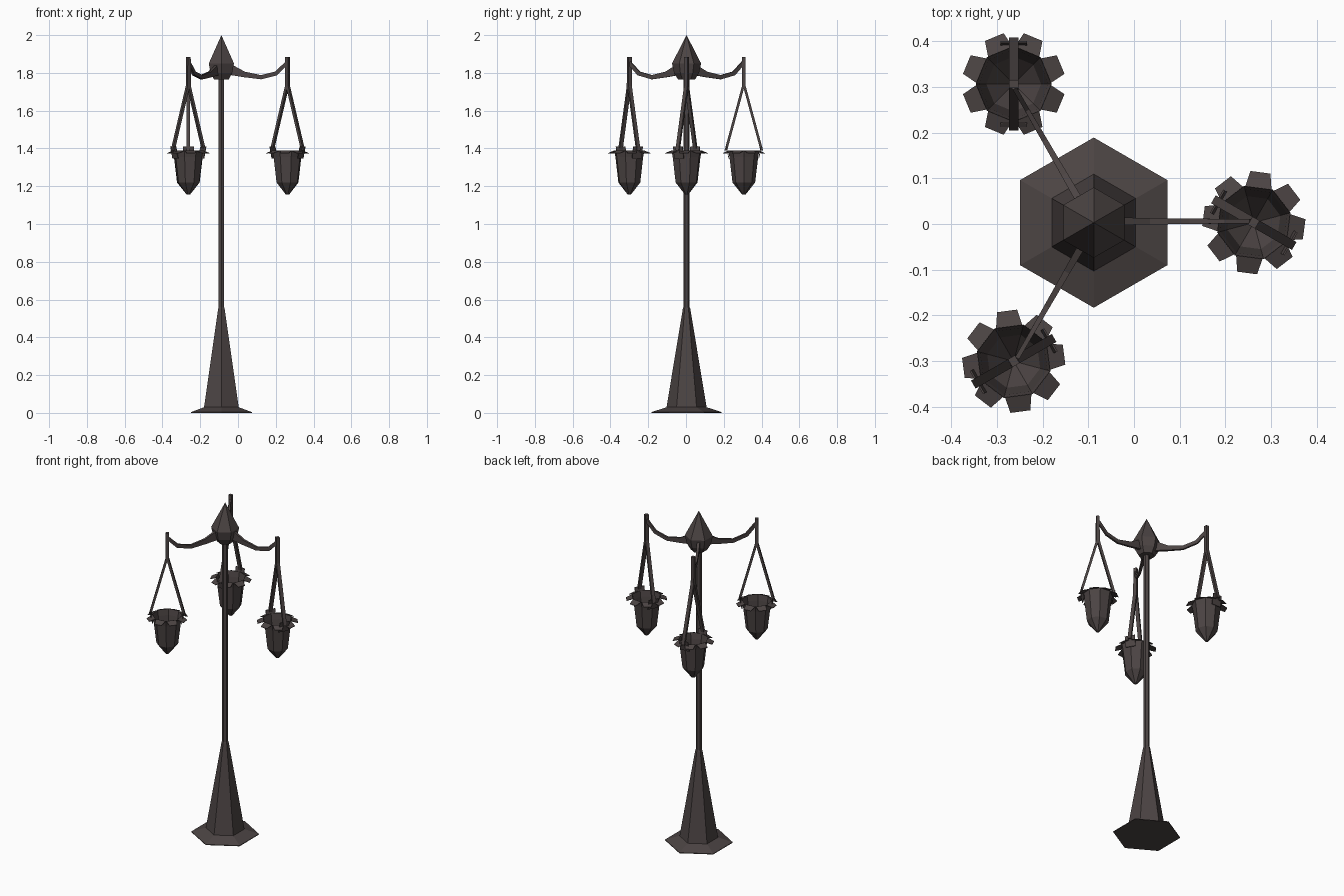
import bpy, bmesh, math
from mathutils import Vector, Matrix

if "Cube" in bpy.data.objects:
    bpy.data.objects.remove(bpy.data.objects["Cube"])

CX, CY = -0.088, 0.003

mat = bpy.data.materials.new("dark iron")
mat.diffuse_color = (0.072, 0.058, 0.057, 1)
mat.use_nodes = True
mat.node_tree.nodes["Principled BSDF"].inputs["Base Color"].default_value = mat.diffuse_color


def finish(name, bm, matrix=None, normals=True):
    if normals:
        bmesh.ops.recalc_face_normals(bm, faces=bm.faces)
    me = bpy.data.meshes.new(name)
    bm.to_mesh(me)
    bm.free()
    me.materials.append(mat)
    ob = bpy.data.objects.new(name, me)
    bpy.context.collection.objects.link(ob)
    if matrix:
        ob.matrix_world = matrix
    return ob


def bridge(bm, a, b):
    n = len(a)
    for i in range(n):
        bm.faces.new((a[i], a[(i + 1) % n], b[(i + 1) % n], b[i]))


def lathe(bm, profile, sides, start, cap_bottom=True, cap_top=True):
    """Stack rings of (radius, z); radius 0 makes a point."""
    prev = first = None
    for r, z in profile:
        if r == 0:
            tip = bm.verts.new((0, 0, z))
            if prev:
                for i in range(sides):
                    bm.faces.new((prev[i], prev[(i + 1) % sides], tip))
            prev = None
            last_tip = tip
            cap_top = False
            continue
        ring = [bm.verts.new((r * math.cos(start + math.tau * i / sides),
                              r * math.sin(start + math.tau * i / sides), z))
                for i in range(sides)]
        if prev:
            bridge(bm, prev, ring)
        first = first or ring
        prev = ring
    if cap_bottom:
        bm.faces.new(first[::-1])
    if cap_top:
        bm.faces.new(prev)


def bar(bm, rings):
    """Four-sided bar; each ring is (centre, half axis a, half axis b)."""
    prev = None
    for c, a, b in rings:
        c, a, b = Vector(c), Vector(a), Vector(b)
        ring = [bm.verts.new(c + s * a + t * b)
                for s, t in ((-1, -1), (1, -1), (1, 1), (-1, 1))]
        if prev:
            bridge(bm, prev, ring)
        else:
            bm.faces.new(ring[::-1])
        prev = ring
    bm.faces.new(prev)


centre = Matrix.Translation((CX, CY, 0))

# Hexagonal foot, tapered skirt and pole
bm = bmesh.new()
lathe(bm, [(0.186, 0), (0.186, 0.004), (0.106, 0.03), (0.02, 0.55),
           (0.0165, 0.56), (0.0165, 1.78)], 6, math.pi / 6)
finish("post", bm, centre)

# Pointed hexagonal head
bm = bmesh.new()
lathe(bm, [(0.045, 1.765), (0.066, 1.80), (0.077, 1.85), (0, 2.0)], 6, math.pi / 6)
finish("head", bm, centre)

for k in range(3):
    turn = centre @ Matrix.Rotation(math.tau * k / 3, 4, 'Z')

    # Curved arm, tapering outwards
    bm = bmesh.new()
    path = [(0.03, 1.813, 0.030, 0.009), (0.06, 1.813, 0.026, 0.008),
            (0.12, 1.792, 0.015, 0.007), (0.21, 1.777, 0.011, 0.006),
            (0.29, 1.797, 0.011, 0.005), (0.347, 1.853, 0.010, 0.005)]
    rings = []
    for i, (r, z, h, w) in enumerate(path):
        p, q = path[max(i - 1, 0)], path[min(i + 1, len(path) - 1)]
        d = Vector((q[0] - p[0], 0, q[1] - p[1])).normalized()
        rings.append(((r, 0.003, z), (0, w, 0), (-d.z * h, 0, d.x * h)))
    bar(bm, rings)
    finish(f"arm_{k+1}", bm, turn)

    # Hanger frame: rod, two straps and flared feet; local x is the strap direction
    spot = turn @ Matrix.Translation((0.35, 0, 0)) @ Matrix.Rotation(-math.pi / 6, 4, 'Z')
    bm = bmesh.new()
    bar(bm, [((0, 0, 1.885), (0.009, 0, 0), (0, 0.010, 0)),
             ((0, 0, 1.715), (0.010, 0, 0), (0, 0.010, 0))])
    for s in (-1, 1):
        bar(bm, [((s * 0.003, 0, 1.73), (0.007, 0, 0), (0, 0.010, 0)),
                 ((s * 0.095, 0, 1.39), (0.007, 0, 0), (0, 0.010, 0))])
        bar(bm, [((s * 0.092, 0, 1.41), (0.002, 0, 0), (0, 0.029, 0)),
                 ((s * 0.079, 0, 1.348), (0.002, 0, 0), (0, 0.029, 0))])
    finish(f"hanger_{k+1}", bm, spot)

    # Open eight-sided cup with a pointed bottom
    bm = bmesh.new()
    lathe(bm, [(0.083, 1.39), (0.076, 1.355), (0.060, 1.22), (0.010, 1.157), (0, 1.155)],
          8, 0, cap_bottom=False, cap_top=False)
    for f in bm.faces:
        f.normal_update()
        out = f.calc_center_median() - Vector((0, 0, 1.35))
        if f.normal.dot(out) < 0:
            f.normal_flip()
    cup = finish(f"cup_{k+1}", bm, spot, normals=False)

    # Ring of eight drooping petals around the rim
    bm = bmesh.new()
    for i in range(8):
        a = math.tau * (i + 0.5) / 8
        rot = Matrix.Rotation(a, 3, 'Z')
        bar(bm, [(rot @ Vector((0.076, 0, 1.388)), rot @ Vector((0, 0.029, 0)), (0, 0, 0.0015)),
                 (rot @ Vector((0.111, 0, 1.374)), rot @ Vector((0, 0.022, 0)), (0, 0, 0.0015))])
    finish(f"petals_{k+1}", bm, spot)
